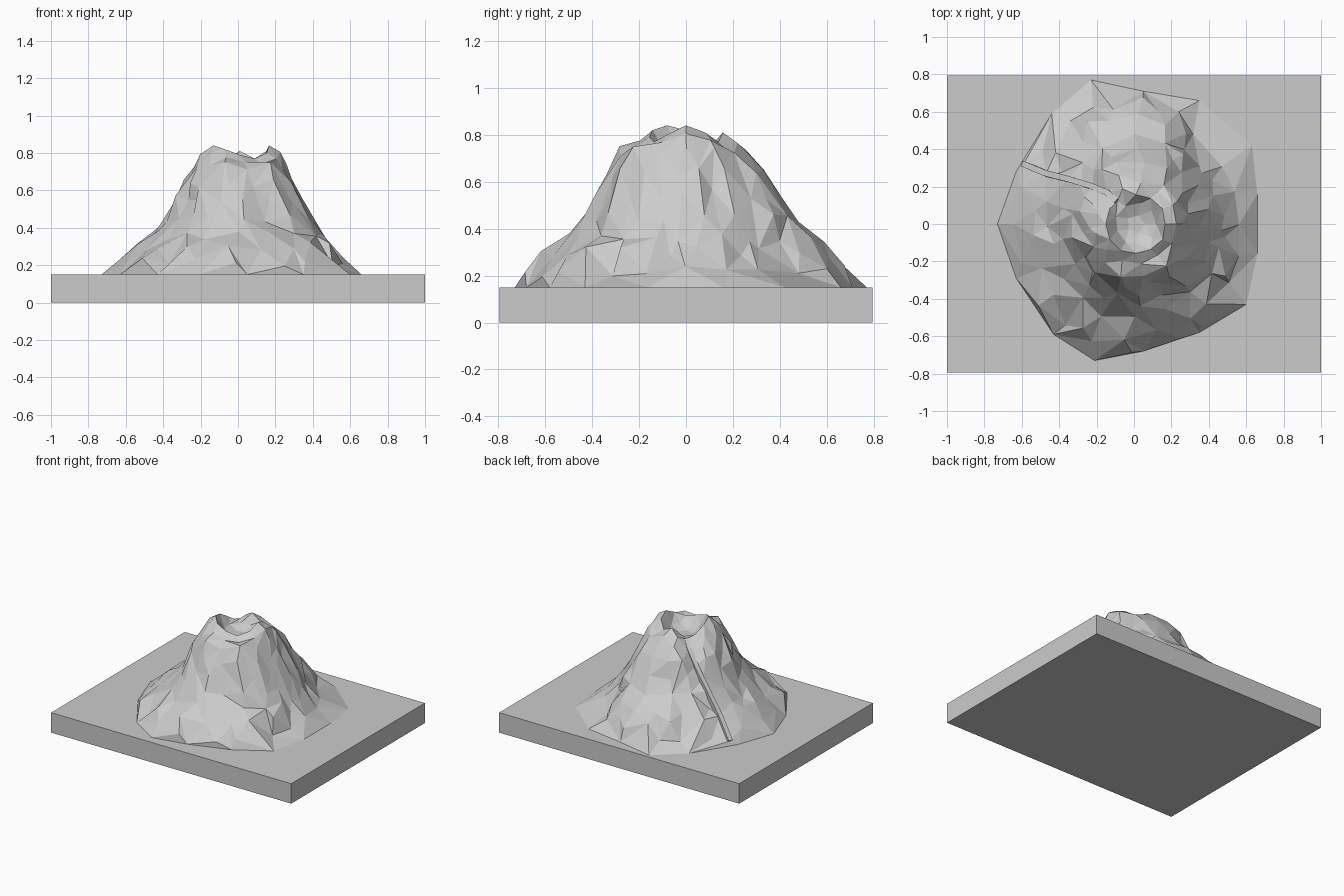
import bpy, bmesh, math, random
from mathutils import Vector
from mathutils.geometry import delaunay_2d_cdt

random.seed(11)
if "Cube" in bpy.data.objects:
    bpy.data.objects.remove(bpy.data.objects["Cube"], do_unlink=True)

stone = bpy.data.materials.new("stone_grey")
stone.use_nodes = True
GREY = (0.6, 0.6, 0.6, 1)
stone.diffuse_color = GREY
stone.node_tree.nodes["Principled BSDF"].inputs["Base Color"].default_value = GREY


def add_mesh(name, bm):
    mesh = bpy.data.meshes.new(name)
    bm.to_mesh(mesh)
    bm.free()
    mesh.materials.append(stone)
    obj = bpy.data.objects.new(name, mesh)
    bpy.context.collection.objects.link(obj)
    return obj


# Base slab
BASE = 0.15
bm = bmesh.new()
bmesh.ops.create_cube(bm, size=1)
bmesh.ops.scale(bm, vec=(2, 1.59, BASE), verts=bm.verts)
bmesh.ops.translate(bm, vec=(0, 0, BASE / 2), verts=bm.verts)
add_mesh("base_slab", bm)

# Foot outline of the mountain
FOOT = [(.66, .16), (.63, .42), (.35, .66), (.05, .71), (-.23, .77), (-.44, .59),
        (-.63, .28), (-.73, 0), (-.63, -.29), (-.43, -.59), (-.21, -.73),
        (.05, -.68), (.35, -.58), (.6, -.43), (.66, -.16)]

# Slope rings: height, point count, radius towards +x, +y, -x, -y
SLOPE = [(.22, 20, .57, .66, .65, .67), (.30, 20, .50, .62, .56, .61),
         (.36, 20, .46, .56, .47, .49), (.45, 18, .42, .47, .41, .44),
         (.55, 17, .36, .41, .34, .40), (.64, 16, .32, .35, .29, .36),
         (.73, 14, .27, .27, .24, .29)]

# Spurs and gullies: angle in degrees, height, push
LUMPS = [(252, .28, .05), (100, .33, .04), (45, .28, -.06), (215, .48, -.04),
         (290, .55, -.04), (20, .58, -.05), (325, .3, .03)]

# Crater rim heights every 30 degrees
RIM = [.84, .81, .77, .81, .80, .77, .82, .84, .82, .79, .77, .80]

# Channel running down the back
CHANNEL = [Vector(p) for p in [(-.09, .12, .74), (-.14, .165, .69), (-.22, .2, .60),
                               (-.35, .24, .46), (-.47, .27, .32), (-.59, .32, .18)]]


def radius(a, dirs):
    px, py, nx, ny = dirs
    c, s = math.cos(a), math.sin(a)
    return (px if c > 0 else nx) * c * c + (py if s > 0 else ny) * s * s


def push(a, z):
    total = 0
    for deg, height, amount in LUMPS:
        d = math.degrees(a) - deg
        d = (d + 180) % 360 - 180
        total += amount * math.exp(-(d / 16) ** 2 - ((z - height) / .1) ** 2)
    return total


def rim_height(a):
    t = (math.degrees(a) / 30) % 12
    i = int(t)
    return RIM[i] + (RIM[(i + 1) % 12] - RIM[i]) * (t - i)


def polar(a, r, z):
    return Vector((r * math.cos(a), r * math.sin(a), z))


points = []
for k, (z, n, *dirs) in enumerate(SLOPE):
    for i in range(n):
        a = math.tau * (i + .5 * (k % 2) + random.uniform(-.25, .25)) / n % math.tau
        r = radius(a, dirs) * random.uniform(.94, 1.02) + push(a, z)
        points.append(polar(a, r, z + random.uniform(-.025, .025)))

# Crater: shoulder, rim, inner wall and floor
for n, r, drop in [(13, .215, .035), (12, .165, 0), (9, .11, .07), (5, .05, .1)]:
    for i in range(n):
        a = math.tau * i / n
        z = rim_height(a) if drop < .05 else .81
        points.append(polar(a, r * random.uniform(.93, 1.05), z - drop)
                      + Vector((.01, 0, 0)))

# Leave room for the channel bed, then join everything into facets
points = [p for p in points if min((p.xy - c.xy).length for c in CHANNEL) > .05]
points += CHANNEL + [Vector((x, y, BASE)) for x, y in FOOT]
flat, _, faces, source, _, _ = delaunay_2d_cdt([p.xy for p in points], [], [], 0, 1e-5)
bm = bmesh.new()
verts = [bm.verts.new((p.x, p.y, points[o[0]].z)) for p, o in zip(flat, source)]
for f in faces:
    bm.faces.new([verts[i] for i in f])
bmesh.ops.recalc_face_normals(bm, faces=bm.faces)
if sum(f.normal.z for f in bm.faces) < 0:
    bmesh.ops.reverse_faces(bm, faces=bm.faces)
add_mesh("mountain", bm)

# Raised channel strip swept along its bed
bm = bmesh.new()
loops = []
for i, p in enumerate(CHANNEL):
    along = CHANNEL[min(i + 1, len(CHANNEL) - 1)] - CHANNEL[max(i - 1, 0)]
    side = along.cross(Vector((0, 0, 1))).normalized() * .016
    up = side.cross(along).normalized()
    if up.z < 0:
        up.negate()
    loops.append([bm.verts.new(p + s * side + h * up)
                  for s, h in [(-1, -.02), (1, -.02), (1, .014), (-1, .014)]])
for a, b in zip(loops, loops[1:]):
    for j in range(4):
        k = (j + 1) % 4
        bm.faces.new((a[j], a[k], b[k], b[j]))
bm.faces.new(loops[0])
bm.faces.new(loops[-1])
bmesh.ops.recalc_face_normals(bm, faces=bm.faces)
add_mesh("channel", bm)
